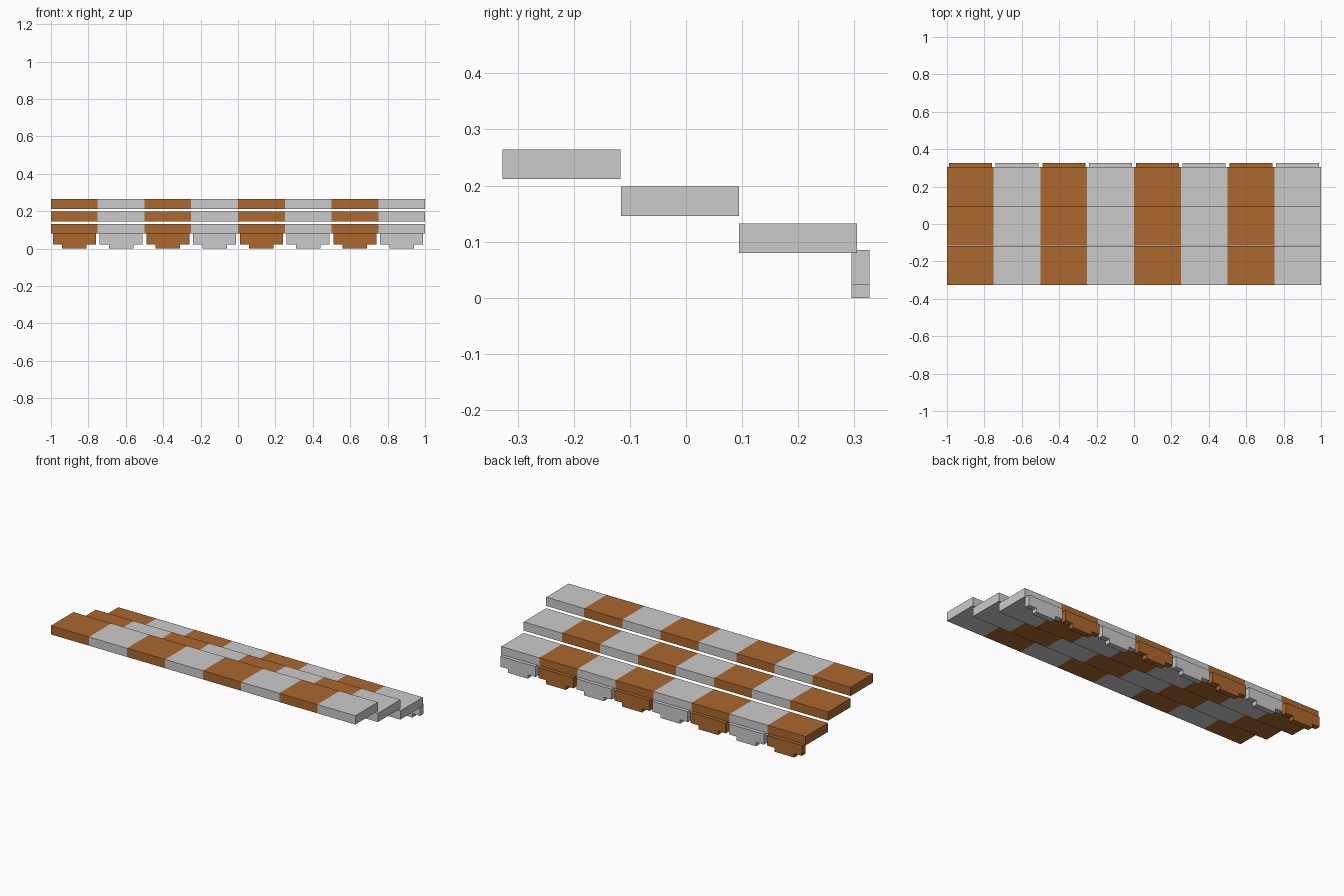
import bpy, bmesh

if "Cube" in bpy.data.objects:
    bpy.data.objects.remove(bpy.data.objects["Cube"])

STRIPES = 8
W = 2.0 / STRIPES

orange = bpy.data.materials.new("orange_cloth")
orange.diffuse_color = (0.41, 0.14, 0.027, 1)
orange.use_nodes = True
orange.node_tree.nodes["Principled BSDF"].inputs["Base Color"].default_value = orange.diffuse_color


def finish(name, bm, mats):
    bmesh.ops.recalc_face_normals(bm, faces=bm.faces)
    me = bpy.data.meshes.new(name)
    bm.to_mesh(me)
    bm.free()
    for m in mats:
        me.materials.append(m)
    ob = bpy.data.objects.new(name, me)
    bpy.context.collection.objects.link(ob)
    return ob


def striped_slab(name, y0, y1, z0, z1):
    # one solid plank, cut into equal stripes along its length
    bm = bmesh.new()
    rings = []
    for i in range(STRIPES + 1):
        x = -1 + i * W
        rings.append([bm.verts.new((x, y, z)) for y, z in
                      ((y0, z0), (y1, z0), (y1, z1), (y0, z1))])
    for i in range(STRIPES):
        a, b = rings[i], rings[i + 1]
        for k in range(4):
            n = (k + 1) % 4
            bm.faces.new((a[k], a[n], b[n], b[k])).material_index = i % 2
    bm.faces.new(rings[0]).material_index = 0
    bm.faces.new(rings[-1]).material_index = 1
    return finish(name, bm, [orange, None])


def box(name, x, half, y0, y1, z0, z1, mats):
    bm = bmesh.new()
    bmesh.ops.create_cube(bm, size=1)
    for v in bm.verts:
        v.co.x = x + v.co.x * 2 * half
        v.co.y = (y0 + y1) / 2 + v.co.y * (y1 - y0)
        v.co.z = (z0 + z1) / 2 + v.co.z * (z1 - z0)
    return finish(name, bm, mats)


# three stepped awning slabs, descending toward the back
for s in range(3):
    y = -0.327 + s * 0.2108
    z = 0.212 - s * 0.066
    striped_slab(f"awning_step_{s + 1}", y, y + 0.2105, z, z + 0.052)

# hanging valance flaps, each with a narrower tip
for i in range(STRIPES):
    x = -1 + (i + 0.5) * W
    mats = [] if i % 2 else [orange]
    box(f"valance_flap_{i + 1}", x, 0.115, 0.295, 0.327, 0.023, 0.085, mats)
    box(f"valance_tip_{i + 1}", x, 0.065, 0.295, 0.327, 0.0, 0.023, mats)
